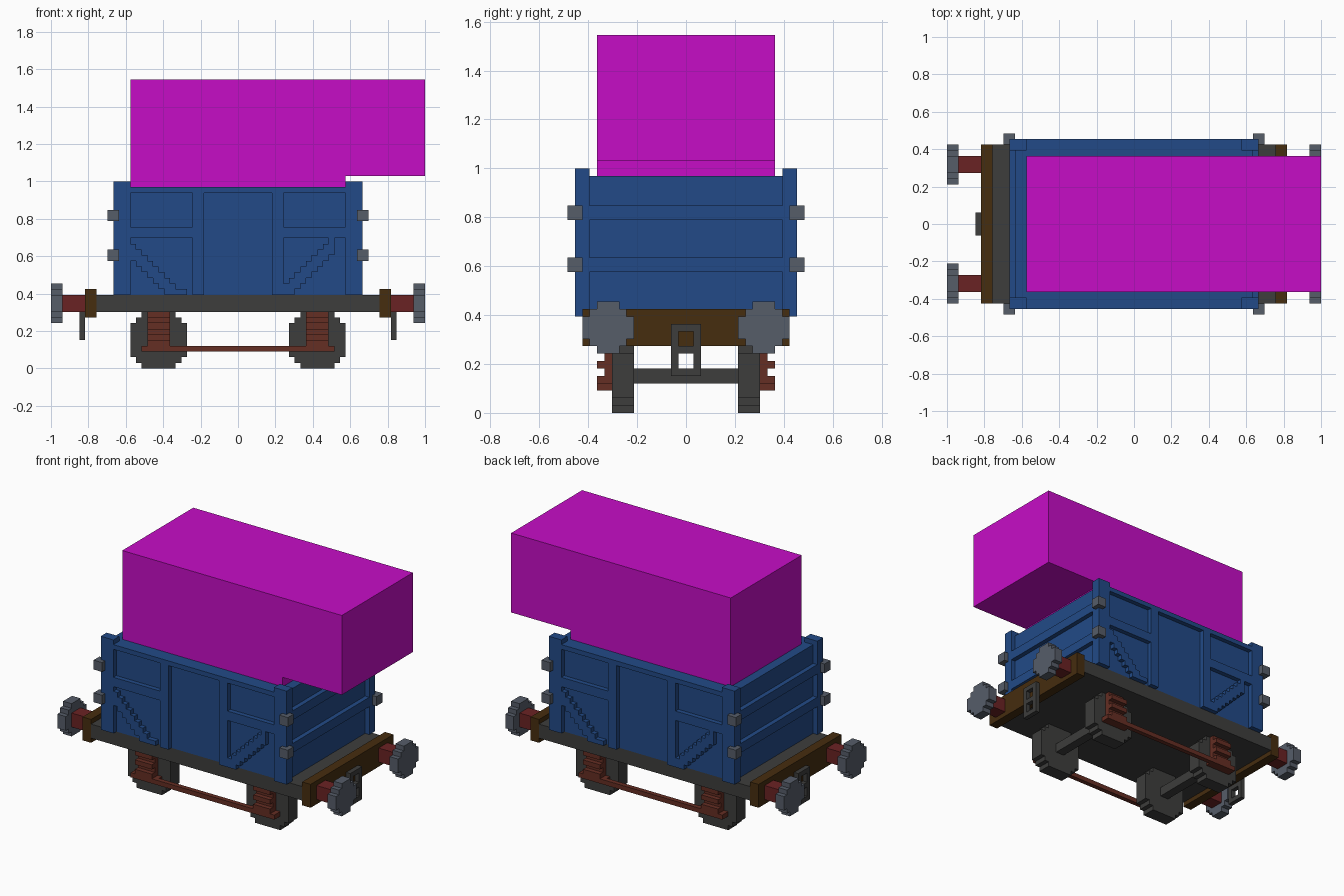
import bpy, bmesh
from mathutils import Vector

cube = bpy.data.objects.get("Cube")
if cube:
    bpy.data.objects.remove(cube, do_unlink=True)

U = 1 / 33  # one block of the stepped style


def material(name, rgb):
    lin = [(c / 255 / 12.92) if c < 11 else ((c / 255 + 0.055) / 1.055) ** 2.4 for c in rgb]
    m = bpy.data.materials.new(name)
    m.use_nodes = True
    m.diffuse_color = (*lin, 1)
    bsdf = next(n for n in m.node_tree.nodes if n.type == 'BSDF_PRINCIPLED')
    bsdf.inputs["Base Color"].default_value = (*lin, 1)
    return m


BLUE = material("blue_paint", (34, 74, 135))
IRON = material("dark_iron", (61, 61, 60))
STEEL = material("slate_steel", (86, 93, 105))
BROWN = material("brown_timber", (70, 45, 15))
RED = material("dark_red_paint", (106, 34, 35))
RUST = material("rust_red", (101, 46, 35))
PINK = material("magenta_load", (198, 13, 198))


def finish(name, bm, mat):
    bmesh.ops.recalc_face_normals(bm, faces=bm.faces)
    mesh = bpy.data.meshes.new(name)
    bm.to_mesh(mesh)
    bm.free()
    mesh.materials.append(mat)
    ob = bpy.data.objects.new(name, mesh)
    bpy.context.collection.objects.link(ob)
    return ob


def boxes(name, mat, *specs):
    """Each spec is x0, x1, y0, y1, z0, z1 in blocks."""
    bm = bmesh.new()
    for s in specs:
        vs = bmesh.ops.create_cube(bm, size=1)["verts"]
        lo, hi = Vector(s[0::2]), Vector(s[1::2])
        for v in vs:
            v.co = U * Vector([(lo[k] + hi[k]) / 2 + v.co[k] * abs(hi[k] - lo[k]) for k in range(3)])
    return finish(name, bm, mat)


def stepped(name, mat, cols, axis, d0, d1):
    """Extrude a stepped outline of columns (a0, a1, low, high) along x or y."""
    pts = []
    for a0, a1, lo, hi in cols:
        pts += [(a0, hi), (a1, hi)]
    for a0, a1, lo, hi in reversed(cols):
        pts += [(a1, lo), (a0, lo)]
    clean = [p for i, p in enumerate(pts) if p != pts[i - 1]]
    bm = bmesh.new()
    place = (lambda a, z: (d0, a, z)) if axis == 'x' else (lambda a, z: (a, d0, z))
    face = bm.faces.new([bm.verts.new(Vector(place(*p)) * U) for p in clean])
    new = bmesh.ops.extrude_face_region(bm, geom=[face])["geom"]
    step = Vector((d1 - d0, 0, 0) if axis == 'x' else (0, d1 - d0, 0)) * U
    bmesh.ops.translate(bm, vec=step, verts=[g for g in new if isinstance(g, bmesh.types.BMVert)])
    return finish(name, bm, mat)


def disc(centre, cz, half):
    """Columns of a blocky round shape; half lists half-heights outward to inward."""
    n = sum(w for w, h in half)
    a, cols = centre - n / 2, []
    for w, h in half:
        cols.append((a, a + w, cz - h, cz + h))
        a += w
    return cols


# Load: block filling the hopper with an overhang at the left end
stepped("load_block", PINK, [(-19, 19, 31, 51), (19, 33, 34, 51)], 'y', -12, 12)

# Chassis deck and wagon floor
boxes("chassis_frame", IRON, (-25, 25, -14, 14, 10, 13))
boxes("body_floor", BLUE, (-19, 19, -12, 12, 13, 14))

# Corner posts and steel corner clips
for sx in (-1, 1):
    for sy in (-1, 1):
        boxes("corner_post", BLUE, (sx * 19, sx * 22, sy * 13, sy * 15, 13, 33))
        for z in (19, 26):
            boxes("corner_clip", STEEL, (sx * 21, sx * 23, sy * 14, sy * 16, z, z + 2))

# Side walls, each the other one turned by half a turn
for s in (-1, 1):
    side = "front" if s == 1 else "back"
    boxes(side + "_wall", BLUE, (-19, 19, -12 * s, -14 * s, 13, 32))
    frame = [(-19, 19, -14 * s, -15 * s, 31, 32)]
    for sx in (-1, 1):
        frame.append((sx * 6, sx * 8, -14 * s, -15 * s, 13, 31))
        frame.append((sx * 8, sx * 19, -14 * s, -15 * s, 23, 25))
    boxes(side + "_wall_frame", BLUE, *frame)
    # Diagonal braces in steps
    brace_a = [(s * (i - 19), s * (i - 18), max(13, 19 - i), max(14, 22 - i)) for i in range(10)]
    brace_b = [(s * (17 - i), s * (16 - i), max(13, 20 - i), 23 - i) for i in range(9)]
    for cols in (brace_a, brace_b):
        stepped(side + "_diagonal_brace", BLUE, cols, 'y', -14 * s, -15 * s)

# Ends: wall with ribs, beam, buffers and coupling link
for s, end in ((-1, "right"), (1, "left")):
    boxes(end + "_end_wall", BLUE, (s * 19, s * 21, -13, 13, 13, 32))
    boxes(end + "_end_ribs", BLUE, *[(s * 21, s * 22, -13, 13, z, z + 2) for z in (19, 26)])
    boxes(end + "_buffer_beam", BROWN, (s * 25, s * 27, -14, 14, 9, 14))
    boxes(end + "_coupling_link", IRON,
          (s * 27, s * 28, -2, -1, 5, 12), (s * 27, s * 28, 1, 2, 5, 12),
          *[(s * 27, s * 28, -1, 1, z, z + 1) for z in (5, 8, 11)])
    for sy in (-1, 1):
        boxes(end + "_buffer_shank", RED, (s * 27, s * 31, sy * 9, sy * 12, 10, 13))
        cols = disc(sy * 10.5, 11.5, [(1, 1.5), (1, 2.5), (3, 3.5), (1, 2.5), (1, 1.5)])
        stepped(end + "_buffer_disc", STEEL, cols, 'x', s * 31, s * 33)

    # Axle, wheels and leaf springs
    boxes(end + "_axle", IRON, (s * 13, s * 15, -7, 7, 4, 6))
    for sy in (-1, 1):
        cols = disc(s * 14, 5, [(1, 3), (1, 4), (6, 5), (1, 4), (1, 3)])
        stepped(end + "_wheel", IRON, cols, 'y', sy * 7, sy * 10)
        boxes(end + "_spring", RUST,
              (s * 12, s * 16, sy * 10, sy * 11, 4, 10),
              (s * 11, s * 17, sy * 10, sy * 11, 3, 4),
              *[(s * 12, s * 16, sy * 11, sy * 12, a, b) for a, b in ((4, 5), (6, 7), (8, 9))])

# Tie bars joining the springs on each side
for sy in (-1, 1):
    boxes("tie_bar", RUST, (-17, 17, sy * 11, sy * 12, 3, 4))
